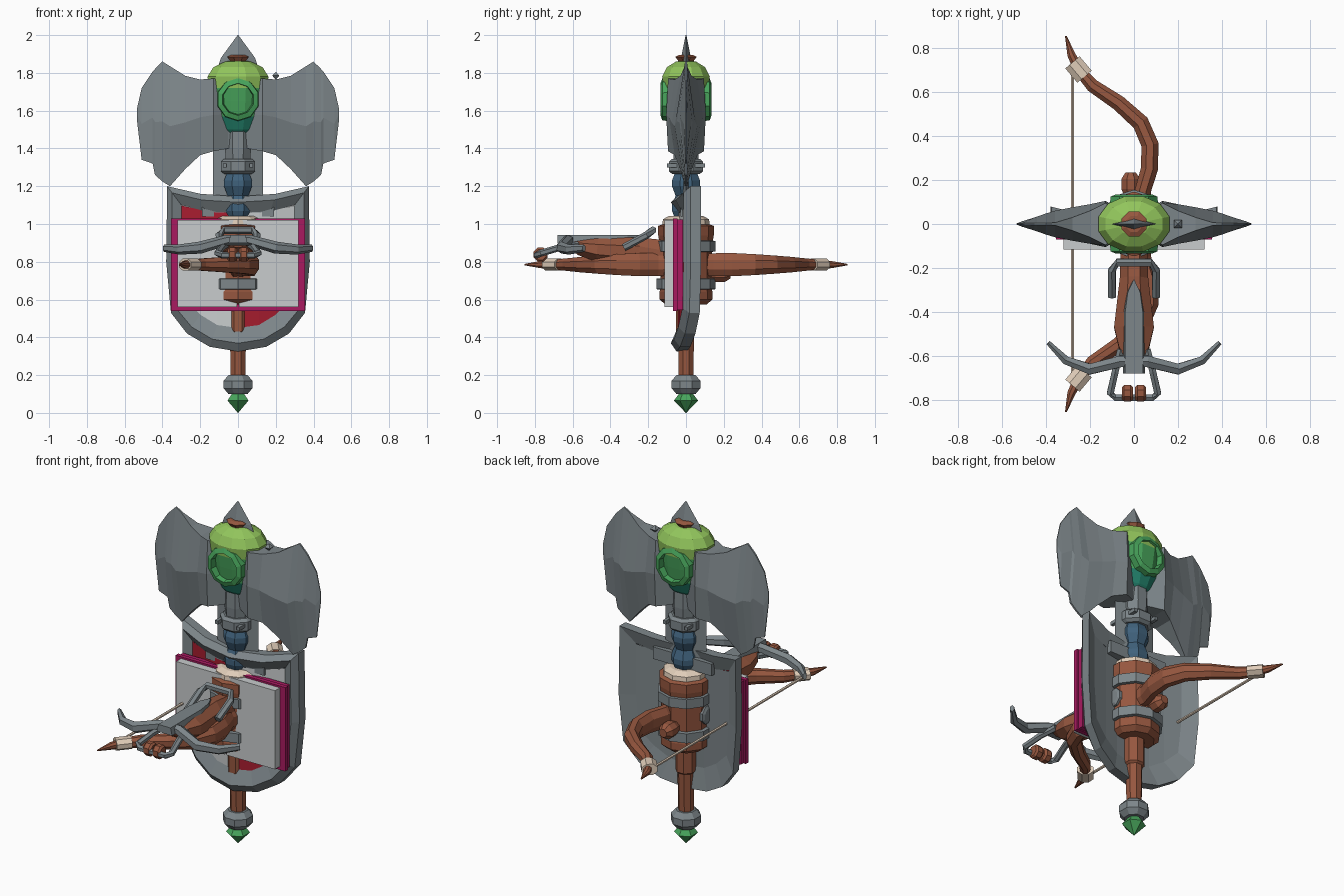
import bpy, bmesh, math
from mathutils import Vector

if "Cube" in bpy.data.objects:
    bpy.data.objects.remove(bpy.data.objects["Cube"])

def mat(name, hexa):
    m = bpy.data.materials.new(name)
    c = [int(hexa[i:i + 2], 16) / 255 for i in (0, 2, 4)]
    m.diffuse_color = [((v + .055) / 1.055) ** 2.4 if v > .04 else v / 12.92 for v in c] + [1]
    m.use_nodes = True
    m.node_tree.nodes["Principled BSDF"].inputs["Base Color"].default_value = m.diffuse_color
    return m

STEEL, WOOD, BLUE = mat("steel", "7d868a"), mat("wood", "96573f"), mat("blue_cloth", "40627c")
LIME, GREEN, TEAL = mat("lime_glass", "92c55c"), mat("green_glass", "48a55c"), mat("teal_glass", "23836d")
CREAM, MAGENTA = mat("cream", "e0cdb9"), mat("magenta_cover", "a81a60")
WHITE, RED = mat("pale_grey", "c8cccd"), mat("red_paint", "a81d2f")

def make(name, verts, faces, mats, fix=True, rule=None):
    me = bpy.data.meshes.new(name)
    me.from_pydata([tuple(v) for v in verts], [], faces)
    for m in mats:
        me.materials.append(m)
    if fix:
        bm = bmesh.new()
        bm.from_mesh(me)
        bmesh.ops.recalc_face_normals(bm, faces=bm.faces)
        bm.to_mesh(me)
        bm.free()
    if rule:
        for p in me.polygons:
            p.material_index = rule(p.center)
    ob = bpy.data.objects.new(name, me)
    bpy.context.collection.objects.link(ob)
    return ob

def loft(name, rings, mats, loop=False, rule=None):
    """Skin a list of equal rings, capped or closed into a loop."""
    n, k = len(rings[0]), len(rings)
    verts = [v for r in rings for v in r]
    faces = [(i * n + j, i * n + (j + 1) % n, (i + 1) % k * n + (j + 1) % n, (i + 1) % k * n + j)
             for i in range(k if loop else k - 1) for j in range(n)]
    if not loop:
        faces += [tuple(range(n)), tuple(range((k - 1) * n, k * n))]
    return make(name, verts, faces, mats, rule=rule)

def lathe(name, prof, mats, n=8, sy=1, axis="z", loc=(0, 0, 0), loop=False, rule=None):
    rings = []
    for r, h in prof:
        ring = []
        for j in range(n):
            a = (j + .5) * 2 * math.pi / n
            u, v = r * math.cos(a), r * math.sin(a) * sy
            p = {"z": (u, v, h), "y": (u, h, v), "x": (h, u, v)}[axis]
            ring.append(Vector(p) + Vector(loc))
        rings.append(ring)
    return loft(name, rings, mats, loop, rule)

def sweep(name, path, radii, m, n=6):
    """Tube along a path; radii are (sideways, upward) per point."""
    P = [Vector(p) for p in path]
    rings = []
    for i, p in enumerate(P):
        t = (P[min(i + 1, len(P) - 1)] - P[max(i - 1, 0)]).normalized()
        s = t.cross(Vector((0, 0, 1))).normalized()
        up = s.cross(t)
        a, b = radii[i] if isinstance(radii, list) else radii
        rings.append([p + s * a * math.cos((j + .5) * 2 * math.pi / n)
                      + up * b * math.sin((j + .5) * 2 * math.pi / n) for j in range(n)])
    return loft(name, rings, [m])

def box(name, x0, x1, y0, y1, z0, z1, m):
    return loft(name, [[(x0, y0, z), (x1, y0, z), (x1, y1, z), (x0, y1, z)] for z in (z0, z1)], [m])

def mirror_path(half):
    """Path given from the left end to the middle, mirrored in x."""
    return half + [(-x, y, z) for x, y, z in reversed(half)]

# axe: pommel, shaft, grip, collar
lathe("pommel_gem", [(.001, 0), (.064, .065), (.03, .11)], [GREEN], 6)
lathe("pommel_ring", [(.055, .1), (.082, .13), (.082, .17), (.055, .2)], [STEEL])
lathe("axe_shaft", [(.042, .18), (.046, .42), (.058, .43), (.058, .6)], [WOOD])
for i, z in enumerate((1.02, 1.15)):
    lathe(f"grip_wrap_{i}", [(.06, z), (.08, z + .05), (.08, z + .08), (.06, z + .13)], [BLUE])
lathe("axe_collar", [(.08, 1.265), (.098, 1.28), (.098, 1.33), (.08, 1.345)], [STEEL])
lathe("axe_neck", [(.07, 1.34), (.075, 1.4), (.072, 1.52)], [STEEL])
for s in (-1, 1):
    box(f"collar_rivet_{s}", s * .07 - .01, s * .07 + .01, -.1, .1, 1.3, 1.32, STEEL)

# axe head: columns of (x, low z, high z, mid half-thickness, edge half-thickness)
cols = [(.05, 1.4, 1.76, .06, .05), (.13, 1.385, 1.77, .105, .095), (.2, 1.365, 1.765, .09, .06),
        (.28, 1.29, 1.785, .076, .03), (.36, 1.2, 1.835, .06, .006), (.4, 1.225, 1.86, .048, .005),
        (.44, 1.26, 1.82, .034, .005), (.452, 1.32, 1.807, .03, .005),
        (.51, 1.34, 1.72, .012, .003), (.535, 1.55, 1.61, .002, .002)]
cols = [(-c[0],) + c[1:] for c in reversed(cols)] + cols
loft("axe_head", [[(x, -e, lo), (x, -t, (lo + hi) / 2), (x, -e, hi),
                   (x, e, hi), (x, t, (lo + hi) / 2), (x, e, lo)] for x, lo, hi, t, e in cols], [STEEL])
lathe("axe_head_stud", [(.002, 1.765), (.026, 1.785), (.002, 1.805)], [STEEL], 4, loc=(.2, 0, 0))

# sword standing behind, tip up
loft("sword_blade", [[(-w, 0, z), (0, -t, z), (w, 0, z), (0, t, z)] for w, t, z in
                     ((.132, .03, 1.08), (.132, .03, 1.75), (.09, .026, 1.88), (.002, .002, 2))], [STEEL])
box("sword_guard", -.19, .19, -.03, .035, 1.04, 1.11, STEEL)

# potion bottle with round windows and cork
lathe("potion_bottle", [(.06, 1.46), (.1, 1.5), (.135, 1.57), (.15, 1.65), (.16, 1.72),
                        (.167, 1.78), (.135, 1.83), (.07, 1.86), (.03, 1.865)],
      [LIME, GREEN, TEAL], 12, .78, rule=lambda c: 0 if c.z > 1.72 else 1 if c.z > 1.57 else 2)
for s in (-1, 1):
    lathe(f"potion_window_{s}", [(.115, s * .09), (.112, s * .125), (.085, s * .135), (.078, s * .09)],
          [GREEN], 10, axis="y", loc=(0, 0, 1.66), loop=True)
lathe("potion_cork", [(.04, 1.84), (.045, 1.865), (.062, 1.885), (.04, 1.895)], [WOOD])

# shield, bowed towards the front
def bow_y(x):
    return -.07 + .075 * (abs(x) / .38) ** 1.5

outer = [(0, 1.145), (.2, 1.16), (.375, 1.2), (.38, .8), (.355, .53), (.27, .42), (.15, .35), (0, .325)]
inner = [(0, 1.06), (.17, 1.065), (.3, 1.1), (.3, .8), (.28, .6), (.2, .52), (.11, .465), (0, .45)]
outer += [(-x, z) for x, z in outer[-2:0:-1]]
inner += [(-x, z) for x, z in inner[-2:0:-1]]
rim = []
for (ox, oz), (ix, iz) in zip(outer, inner):
    mx, mz = ox * .65 + ix * .35, oz * .65 + iz * .35
    rim.append([(ox, bow_y(ox) + .02, oz), (mx, bow_y(mx) - .01, mz), (ix, bow_y(ix) + .025, iz),
                (ix, bow_y(ix) + .05, iz), (ox, bow_y(ox) + .075, oz)])
loft("shield_rim", rim, [STEEL], loop=True)
half = [(.31, .62, 1.1), (.2, .515, 1.075), (.11, .46, 1.06), (0, .445, 1.06)]
pcols = [(-x, a, b) for x, a, b in half] + half[-2::-1]
verts, faces = [], []
for dy in (.025, .05):
    for x, lo, hi in pcols:
        verts += [(x, bow_y(x) + dy, z) for z in (lo, .8, hi)]
for side in (0, 21):
    for i in range(6):
        for j in range(2):
            a = side + i * 3 + j
            f = (a, a + 3, a + 4, a + 1)
            faces.append(f if side == 0 else f[::-1])
panel = make("shield_panel", verts, faces, [WHITE, RED, STEEL], fix=False)
for p in panel.data.polygons:
    p.material_index = 2 if p.index >= 12 else 1 if p.center.x * (p.center.z - .8) < 0 else 0

# open book
box("book_cover_front", -.355, .355, -.07, -.045, .54, 1.03, MAGENTA)
box("book_cover_back", -.345, .345, -.045, -.015, .545, 1.025, MAGENTA)
for s in (-1, 1):
    a, b = sorted((s * .32, s * .005))
    box(f"book_pages_{s}", a, b, -.115, -.07, .56, 1.02, WHITE)

# quiver with bands, padded top and side plates
lathe("quiver_body", [(.11, .575), (.14, .6), (.14, .64), (.135, .66), (.14, .9), (.147, .94),
                      (.147, .99), (.12, 1.0)], [WOOD], 10)
for i, z in enumerate((.65, .85)):
    lathe(f"quiver_band_{i}", [(.12, z), (.156, z + .005), (.156, z + .06), (.12, z + .065)], [STEEL], 10)
lathe("quiver_padding", [(.115, .98), (.125, 1.0), (.122, 1.025), (.09, 1.043)], [CREAM], 10)
for s in (-1, 1):
    lathe(f"quiver_plate_{s}", [(.055, s * .1), (.055, s * .142), (.04, s * .15)], [STEEL],
          8, axis="x", loc=(0, 0, .79))
lathe("quiver_knob", [(.03, .12), (.046, .16), (.046, .205), (.025, .235)], [WOOD], 8,
      axis="y", loc=(-.015, 0, .735))

# bow lying level, with string
limb = [(.04, .15, .04, .065), (.07, .25, .042, .066), (.073, .36, .043, .06), (.03, .46, .042, .052),
        (-.07, .55, .038, .044), (-.19, .63, .033, .035), (-.25, .7, .026, .028),
        (-.285, .77, .02, .02), (-.31, .855, .004, .004)]
full = [(x, -y, a, b) for x, y, a, b in reversed(limb)] + [(.04, 0, .04, .06)] + limb
sweep("bow", [(x, y, .785) for x, y, a, b in full], [(a, b) for x, y, a, b in full], WOOD, 8)
sweep("bow_string", [(-.28, -.71, .785), (-.28, .71, .785)], (.008, .008), CREAM)
for s in (-1, 1):
    sweep(f"bow_wrap_{s}", [(-.225, s * .67, .785), (-.28, s * .735, .785)], (.046, .034), CREAM, 8)

# crossbow pointing forwards
sweep("crossbow_stock", [(0, -.08, .81), (0, -.25, .85), (0, -.47, .865), (0, -.56, .88), (0, -.62, .9)],
      [(.065, .11), (.07, .085), (.098, .07), (.075, .05), (.04, .025)], WOOD, 8)
rail = [(0, -.25), (.035, -.31), (.05, -.4), (.05, -.68), (-.05, -.68), (-.05, -.4), (-.035, -.31)]
loft("crossbow_rail", [[(x, y, .9) for x, y in rail], [(x * .8, y, .943) for x, y in rail]], [STEEL])
prod = mirror_path([(-.39, -.54, .872), (-.31, -.62, .865), (-.2, -.66, .875), (-.06, -.625, .915)])
sizes = [(.012, .02), (.022, .027), (.028, .032), (.03, .028)]
sweep("crossbow_prod", prod, sizes + sizes[::-1], STEEL)
sweep("crossbow_stirrup", mirror_path([(-.06, -.57, .89), (-.085, -.67, .875), (-.108, -.77, .845),
                                       (-.085, -.79, .835)]), (.018, .018), STEEL)
sweep("crossbow_lever", mirror_path([(-.1, -.33, .875), (-.1, -.21, .94), (-.075, -.175, .968)]),
      (.02, .02), STEEL)
for s in (-1, 1):
    lathe(f"stirrup_wrap_{s}", [(.03, s * .004), (.04, s * .015), (.04, s * .045), (.03, s * .055)],
          [WOOD], 8, axis="x", loc=(0, -.77, .838))
